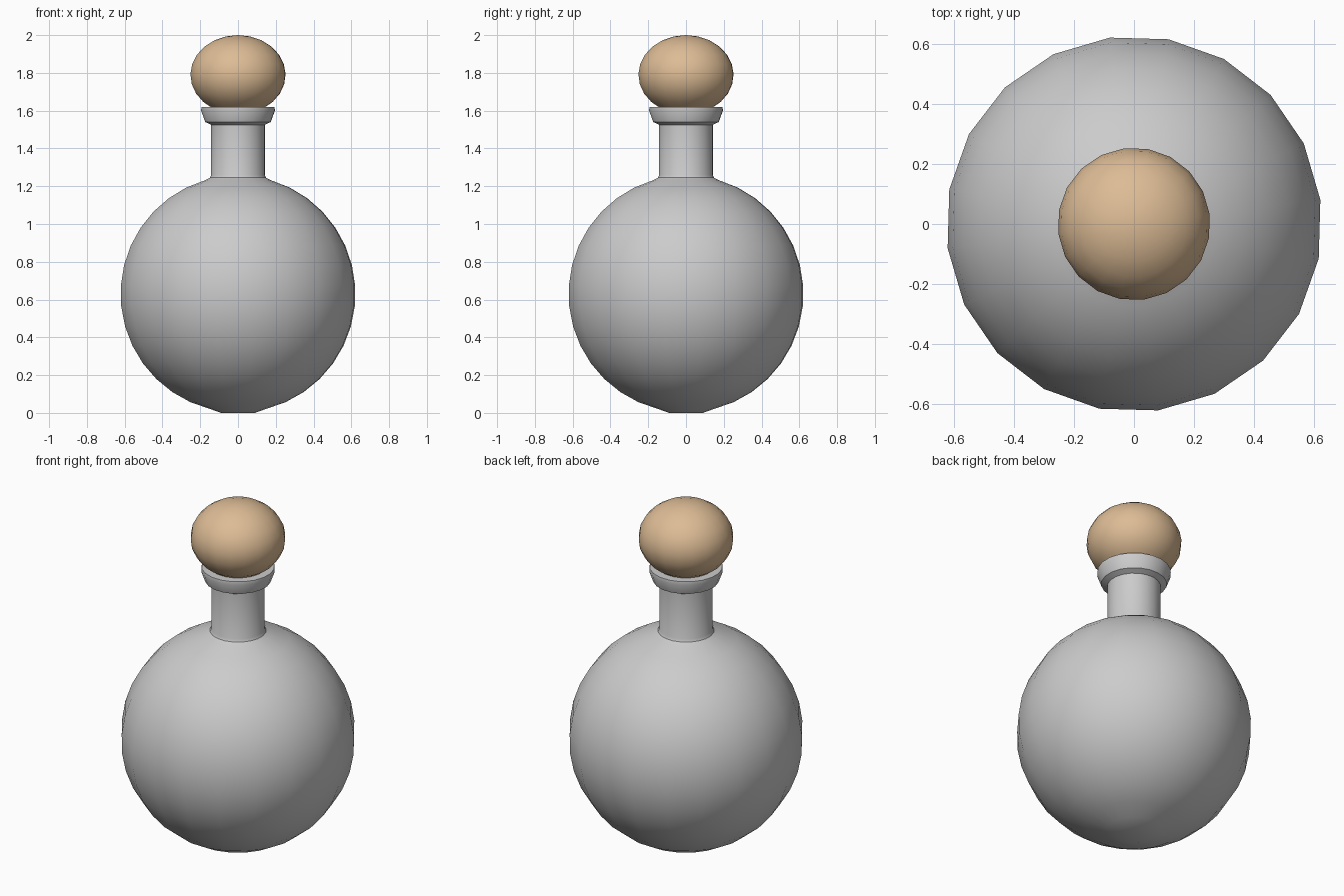
import bpy, bmesh, math

if "Cube" in bpy.data.objects:
    bpy.data.objects.remove(bpy.data.objects["Cube"])

SIDES = 20
TURN = math.radians(7.4)


def material(name, rgb):
    m = bpy.data.materials.new(name)
    m.diffuse_color = (*rgb, 1)
    m.use_nodes = True
    m.node_tree.nodes["Principled BSDF"].inputs["Base Color"].default_value = m.diffuse_color
    return m


def lathe(name, profile, mat):
    """Revolve (radius, z) points around z; radius 0 becomes a pole."""
    bm = bmesh.new()
    rings = []
    for r, z in profile:
        if r < 1e-6:
            rings.append([bm.verts.new((0, 0, z))] * SIDES)
        else:
            rings.append([bm.verts.new((r * math.cos(TURN + i * math.tau / SIDES),
                                        r * math.sin(TURN + i * math.tau / SIDES), z))
                          for i in range(SIDES)])
    for a, b in zip(rings, rings[1:]):
        for i in range(SIDES):
            j = (i + 1) % SIDES
            bm.faces.new(list(dict.fromkeys((a[i], a[j], b[j], b[i]))))
    bmesh.ops.recalc_face_normals(bm, faces=bm.faces)
    mesh = bpy.data.meshes.new(name)
    bm.to_mesh(mesh)
    bm.free()
    mesh.materials.append(mat)
    ob = bpy.data.objects.new(name, mesh)
    bpy.context.collection.objects.link(ob)
    bpy.ops.object.select_all(action='DESELECT')
    ob.select_set(True)
    bpy.context.view_layer.objects.active = ob
    bpy.ops.object.shade_smooth_by_angle(angle=math.radians(35))
    return ob


def arc(rx, rz, cz, start, end, steps):
    """Elliptical profile points, angles in degrees measured from the equator."""
    out = []
    for k in range(steps + 1):
        t = math.radians(start + (end - start) * k / steps)
        out.append((rx * math.cos(t), cz + rz * math.sin(t)))
    return out


grey = material("grey glass", (0.6, 0.6, 0.6))
tan = material("tan cork", (0.72, 0.5, 0.3))

# Flask: flat base, round belly, neck, flared lip, open mouth
outer = [(0, 0), (0.09, 0.0)] + arc(0.627, 0.627, 0.63, -76, 74, 15)
outer += [(0.15, 1.245), (0.143, 1.26), (0.143, 1.525),
          (0.175, 1.54), (0.197, 1.60), (0.195, 1.62)]
inner = [(0.125, 1.62), (0.12, 1.24)] + arc(0.6, 0.6, 0.63, 74, -76, 15) + [(0, 0.04)]
lathe("flask", outer + inner, grey)

# Stopper: squashed ball with a plug that sits in the neck
ball = arc(0.254, 0.21, 1.79, 90, -58, 10)
ball[0] = (0, 2.0)
lathe("stopper", ball + [(0.118, 1.60), (0.11, 1.45), (0, 1.45)], tan)
